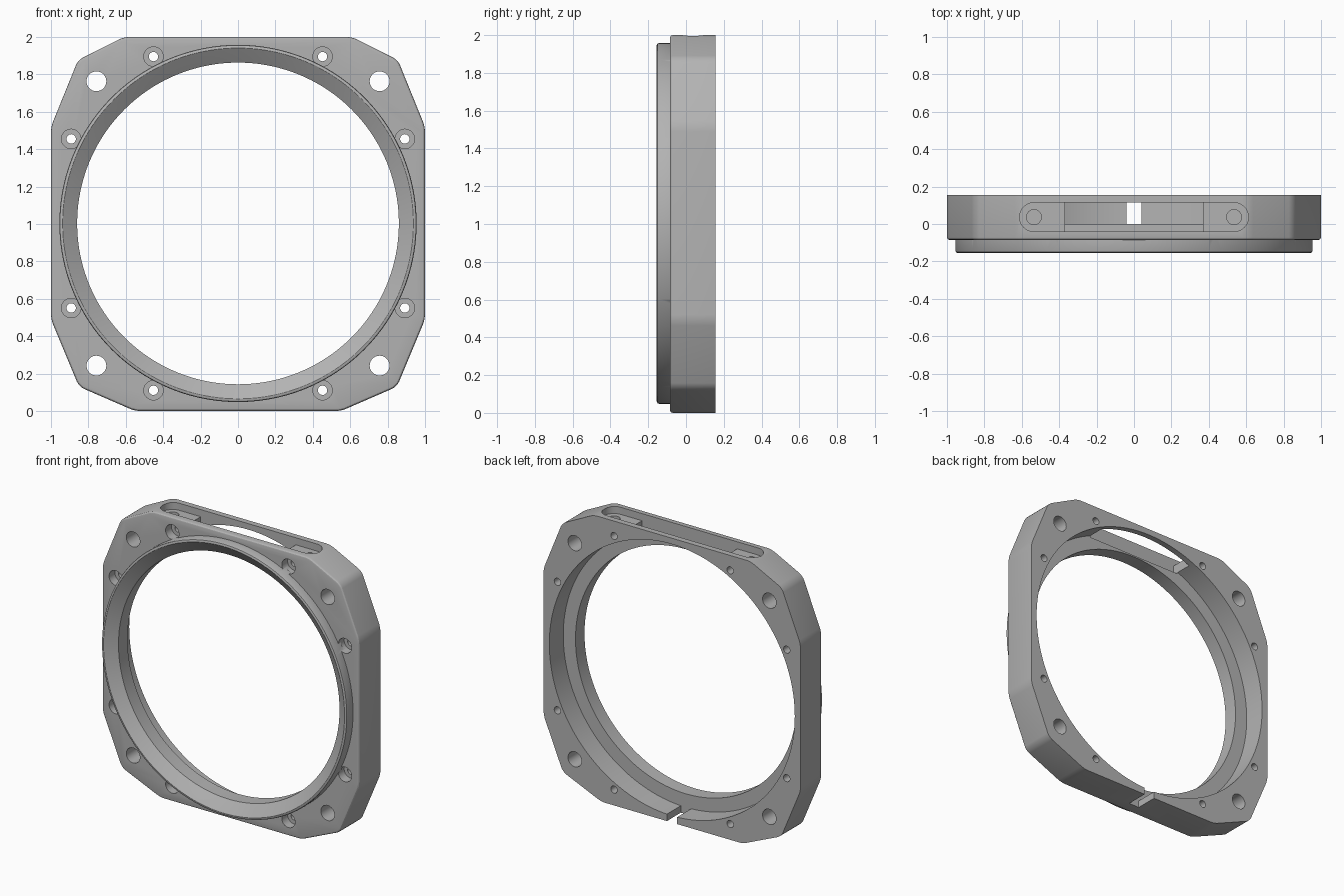
import bpy, bmesh, math
from mathutils import Vector

cube = bpy.data.objects.get("Cube")
if cube:
    bpy.data.objects.remove(cube)

CZ = 1.003           # height of the bore axis
FRONT, BACK = -0.085, 0.155

metal = bpy.data.materials.new("grey metal")
metal.use_nodes = True
metal.diffuse_color = (0.45, 0.45, 0.45, 1)
metal.node_tree.nodes["Principled BSDF"].inputs["Base Color"].default_value = (0.45, 0.45, 0.45, 1)


def finish(name, bm):
    bmesh.ops.recalc_face_normals(bm, faces=bm.faces)
    me = bpy.data.meshes.new(name)
    bm.to_mesh(me)
    bm.free()
    me.materials.append(metal)
    ob = bpy.data.objects.new(name, me)
    bpy.context.collection.objects.link(ob)
    return ob


def prism_bm(points, lo, hi, axis):
    """Extrude an outline along y (points are x, z) or z (points are x, y)."""
    place = (lambda p, h: (p[0], h, p[1])) if axis == "y" else (lambda p, h: (p[0], p[1], h))
    bm = bmesh.new()
    a = [bm.verts.new(place(p, lo)) for p in points]
    b = [bm.verts.new(place(p, hi)) for p in points]
    bm.faces.new(a)
    bm.faces.new(b[::-1])
    n = len(points)
    for i in range(n):
        j = (i + 1) % n
        bm.faces.new((a[i], b[i], b[j], a[j]))
    bmesh.ops.recalc_face_normals(bm, faces=bm.faces)
    return bm


def arc(cx, cy, r, start, end, n):
    step = math.radians(end - start) / n
    return [(cx + r * math.cos(math.radians(start) + i * step),
             cy + r * math.sin(math.radians(start) + i * step)) for i in range(n + 1)]


def cylinder(name, cx, cy, r, lo, hi, axis):
    return finish(name, prism_bm(arc(cx, cy, r, 0, 360, 32)[:-1], lo, hi, axis))


def lathe(name, profile, seg=160):
    """Closed solid turned about the bore axis from (radius, y) points."""
    bm = bmesh.new()
    rings = []
    for r, y in profile:
        rings.append([bm.verts.new((x, y, z)) for x, z in arc(0, CZ, r, 0, 360, seg)[:-1]])
    for a, b in zip(rings, rings[1:]):
        for i in range(seg):
            j = (i + 1) % seg
            bm.faces.new((a[i], a[j], b[j], b[i]))
    bm.faces.new(rings[0])
    bm.faces.new(rings[-1])
    return finish(name, bm)


def combine(target, tool, operation="DIFFERENCE"):
    mod = target.modifiers.new("combine", "BOOLEAN")
    mod.operation, mod.solver, mod.object = operation, "EXACT", tool
    bpy.context.view_layer.objects.active = target
    bpy.ops.object.modifier_apply(modifier=mod.name)
    bpy.data.objects.remove(tool)


# Plate with clipped, rounded corners and a softened front edge
right = [(0.55, 0), (0.85, 0.13), (1, 0.49), (1, 1.52), (0.855, 1.877), (0.61, 2)]
outline = right + [(-x, z) for x, z in reversed(right)]
bm = prism_bm(outline, FRONT, BACK, "y")
corners = [e for e in bm.edges if abs(e.verts[0].co.y - e.verts[1].co.y) > 0.1]
bmesh.ops.bevel(bm, geom=corners, offset=0.03, segments=4, profile=0.5, affect="EDGES")
rim = [e for e in bm.edges if all(abs(v.co.y - FRONT) < 1e-4 for v in e.verts)]
bmesh.ops.bevel(bm, geom=rim, offset=0.015, segments=3, profile=0.5, affect="EDGES")
frame = finish("adapter_frame", bm)

# Screw holes with front counterbores, and larger corner holes
for sx in (-1, 1):
    for sz in (-1, 1):
        for dx, dz in ((0.452, 0.892), (0.892, 0.452)):
            x, z = sx * dx, CZ + sz * dz
            combine(frame, cylinder("counterbore", x, z, 0.052, -0.3, -0.02, "y"))
            combine(frame, cylinder("screw_hole", x, z, 0.025, -0.3, 0.3, "y"))
        combine(frame, cylinder("corner_hole", sx * 0.757, CZ + sz * 0.76, 0.053, -0.3, 0.3, "y"))

# Raised front ring, then the flared and stepped bore
ring = lathe("front_ring", [(0.943, -0.155), (0.952, -0.151), (0.955, -0.143), (0.955, -0.06)])
combine(frame, ring, "UNION")
bore = lathe("bore", [(0.985, -0.2), (0.945, -0.16), (0.93, -0.15), (0.86, -0.10),
                      (0.86, 0.0), (0.955, 0.0), (0.955, 0.2)])
combine(frame, bore)

# Top pocket: shallow rounded slot, deep middle opening and two blind holes
PY, PR, PX = 0.037, 0.077, 0.535
slot = arc(PX, PY, PR, -90, 90, 16) + arc(-PX, PY, PR, 90, 270, 16)
combine(frame, finish("top_slot", prism_bm(slot, 1.95, 2.1, "z")))
opening = [(-0.37, PY - PR), (0.37, PY - PR), (0.37, PY + PR), (-0.37, PY + PR)]
combine(frame, finish("top_opening", prism_bm(opening, 1.873, 2.1, "z")))
for sx in (-1, 1):
    combine(frame, cylinder("pocket_hole", sx * PX, PY, 0.04, 1.86, 2.1, "z"))

# Drain slit through the bottom rear wall
slit = [(-0.04, 0.0), (0.04, 0.0), (0.04, 0.3), (-0.04, 0.3)]
combine(frame, finish("bottom_slit", prism_bm(slit, -0.1, 0.2, "z")))

# Smooth shading with crisp machined edges
bpy.ops.object.select_all(action="DESELECT")
frame.select_set(True)
bpy.context.view_layer.objects.active = frame
bpy.ops.object.shade_smooth_by_angle(angle=math.radians(25))
